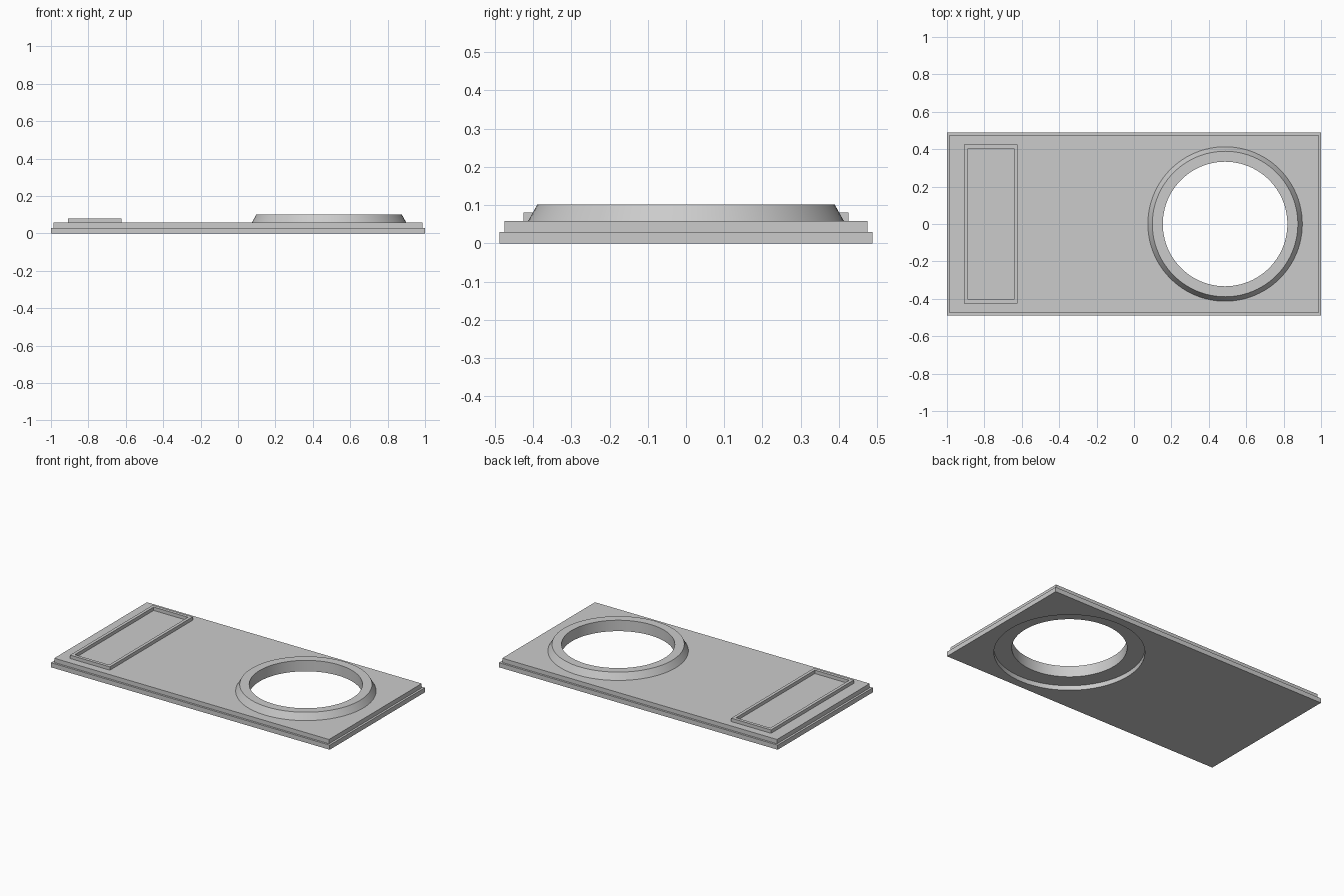
import bpy
import bmesh
from math import cos, sin, tau, radians

if "Cube" in bpy.data.objects:
    bpy.data.objects.remove(bpy.data.objects["Cube"], do_unlink=True)

SEGMENTS = 96
RING_X = 0.487        # centre of the round opening
BASE_TOP, PLATE_TOP, FRAME_TOP, RING_TOP = 0.03, 0.058, 0.08, 0.101
BORE, RECESS = 0.333, 0.436

grey = bpy.data.materials.new("light grey")
grey.use_nodes = True
grey.diffuse_color = (0.6, 0.6, 0.6, 1)
grey.node_tree.nodes["Principled BSDF"].inputs["Base Color"].default_value = grey.diffuse_color


def add_object(name, bm):
    bmesh.ops.recalc_face_normals(bm, faces=bm.faces)
    mesh = bpy.data.meshes.new(name)
    bm.to_mesh(mesh)
    bm.free()
    mesh.materials.append(grey)
    obj = bpy.data.objects.new(name, mesh)
    bpy.context.collection.objects.link(obj)
    return obj


def activate(obj):
    bpy.ops.object.select_all(action="DESELECT")
    obj.select_set(True)
    bpy.context.view_layer.objects.active = obj


def smooth(obj):
    activate(obj)
    bpy.ops.object.shade_smooth_by_angle(angle=radians(25))


def box(name, x0, x1, half_y, z0, z1):
    bm = bmesh.new()
    bmesh.ops.create_cube(bm, size=1)
    for v in bm.verts:
        v.co = (x0 if v.co.x < 0 else x1,
                -half_y if v.co.y < 0 else half_y,
                z0 if v.co.z < 0 else z1)
    return add_object(name, bm)


def cut(obj, cutter):
    mod = obj.modifiers.new("opening", "BOOLEAN")
    mod.operation = "DIFFERENCE"
    mod.solver = "EXACT"
    mod.object = cutter
    activate(obj)
    bpy.ops.object.modifier_apply(modifier=mod.name)
    bpy.data.objects.remove(cutter, do_unlink=True)


def revolve(name, profile, closed=False):
    """Turn (radius, height) points around the opening's axis."""
    bm = bmesh.new()
    loops = [[bm.verts.new((RING_X + r * cos(tau * i / SEGMENTS),
                            r * sin(tau * i / SEGMENTS), z))
              for i in range(SEGMENTS)] for r, z in profile]
    for a, b in zip(loops, loops[1:]):
        for i in range(SEGMENTS):
            j = (i + 1) % SEGMENTS
            bm.faces.new((a[i], a[j], b[j], b[i]))
    if closed:
        bm.faces.new(loops[0])
        bm.faces.new(loops[-1])
    return add_object(name, bm)


def drilled_plate(name, half_x, half_y, z0, z1, radius):
    plate = box(name, -half_x, half_x, half_y, z0, z1)
    cut(plate, revolve("drill", [(radius, -1), (radius, 1)], closed=True))
    smooth(plate)


# Stepped plates: the lower one has a wider opening, leaving a recess underneath
drilled_plate("base_plate", 1.0, 0.488, 0, BASE_TOP, RECESS)
drilled_plate("upper_plate", 0.986, 0.475, BASE_TOP, PLATE_TOP, BORE)

# Raised collar with sloping outer side and straight bore
smooth(revolve("collar", [(0.413, PLATE_TOP), (0.389, RING_TOP),
                          (BORE, RING_TOP), (BORE, PLATE_TOP)]))

# Thin rectangular frame at the other end
frame = box("raised_frame", -0.908, -0.622, 0.425, PLATE_TOP, FRAME_TOP)
cut(frame, box("frame_cutter", -0.888, -0.642, 0.404, -1, 1))
